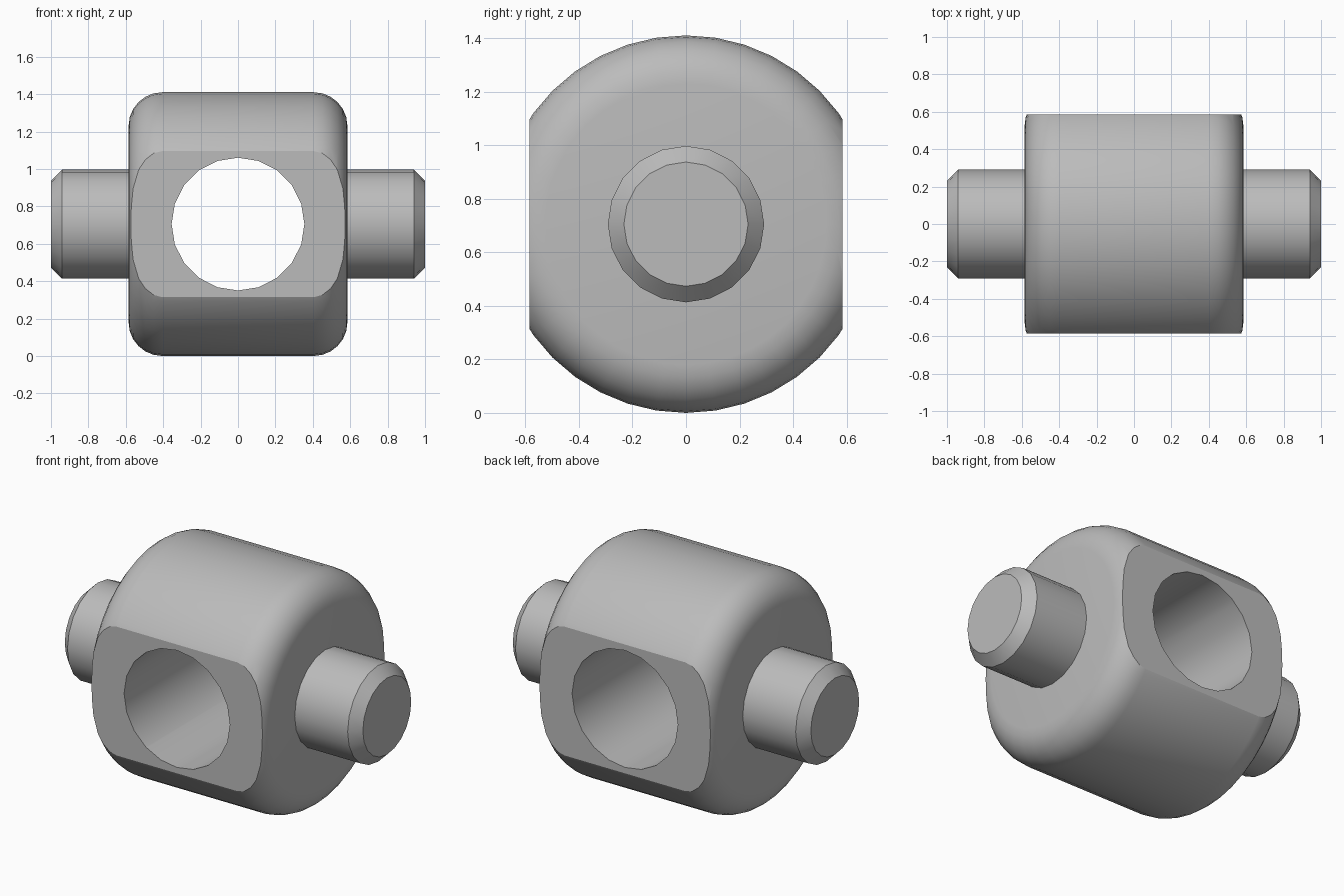
import bpy
import bmesh
import math
from mathutils import Matrix

old = bpy.data.objects.get("Cube")
if old:
    bpy.data.objects.remove(old, do_unlink=True)

CENTRE_Z = 0.705
BODY_R, BODY_HALF, FILLET = 0.705, 0.585, 0.18
PIN_R, PIN_END, CHAMFER = 0.292, 1.0, 0.06
HOLE_R = 0.355

steel = bpy.data.materials.new("grey steel")
steel.use_nodes = True
GREY = (0.5, 0.5, 0.5, 1)
steel.diffuse_color = GREY
steel.node_tree.nodes["Principled BSDF"].inputs["Base Color"].default_value = GREY


def finish(name, bm):
    bmesh.ops.recalc_face_normals(bm, faces=bm.faces)
    mesh = bpy.data.meshes.new(name)
    bm.to_mesh(mesh)
    bm.free()
    mesh.materials.append(steel)
    obj = bpy.data.objects.new(name, mesh)
    obj.location.z = CENTRE_Z
    bpy.context.collection.objects.link(obj)
    return obj


def lathe(name, profile, sides, mirror=False):
    """Revolve (x, radius) points about the x axis."""
    bm = bmesh.new()
    verts = [bm.verts.new((x, 0, r)) for x, r in profile]
    edges = [bm.edges.new(pair) for pair in zip(verts, verts[1:])]
    bmesh.ops.spin(bm, geom=verts + edges, cent=(0, 0, 0), axis=(1, 0, 0),
                   angle=math.tau, steps=sides, use_merge=True)
    bmesh.ops.remove_doubles(bm, verts=bm.verts, dist=1e-4)
    if mirror:
        bmesh.ops.scale(bm, vec=(-1, 1, 1), verts=bm.verts)
    obj = finish(name, bm)
    # Outward normals on the open-based pins
    mesh = obj.data
    tip = max(mesh.polygons, key=lambda p: abs(p.center.x))
    if tip.normal.x * tip.center.x < 0:
        mesh.flip_normals()
    return obj


def cut(target, cutter, operation):
    mod = target.modifiers.new(cutter.name, "BOOLEAN")
    mod.object = cutter
    mod.operation = operation
    mod.solver = "EXACT"
    bpy.context.view_layer.objects.active = target
    bpy.ops.object.modifier_apply(modifier=mod.name)
    bpy.data.objects.remove(cutter, do_unlink=True)


def smooth(obj):
    bpy.ops.object.select_all(action="DESELECT")
    obj.select_set(True)
    bpy.context.view_layer.objects.active = obj
    bpy.ops.object.shade_smooth_by_angle(angle=math.radians(30))


# Drum with rounded rims
STEPS = 6
arc = [(BODY_HALF - FILLET + FILLET * math.sin(a), BODY_R - FILLET + FILLET * math.cos(a))
       for a in (math.pi / 2 * i / STEPS for i in range(STEPS + 1))]
half = arc + [(BODY_HALF, 0)]
body = lathe("drum_body", [(-x, r) for x, r in reversed(half)] + half, 40)

# Flat front and back
bm = bmesh.new()
bmesh.ops.create_cube(bm, size=1, matrix=Matrix.Diagonal((3, 2 * BODY_HALF, 3, 1)))
cut(body, finish("flat_cutter", bm), "INTERSECT")

# Cross hole from front to back
bm = bmesh.new()
bmesh.ops.create_cone(bm, cap_ends=True, segments=20, radius1=HOLE_R, radius2=HOLE_R,
                      depth=2, matrix=Matrix.Rotation(math.pi / 2, 4, "X"))
cut(body, finish("hole_cutter", bm), "DIFFERENCE")
smooth(body)

# Chamfered trunnion pins
pin = [(BODY_HALF, PIN_R), (PIN_END - CHAMFER, PIN_R),
       (PIN_END, PIN_R - CHAMFER), (PIN_END, 0)]
for name, mirror in (("left_pin", False), ("right_pin", True)):
    smooth(lathe(name, pin, 20, mirror))
